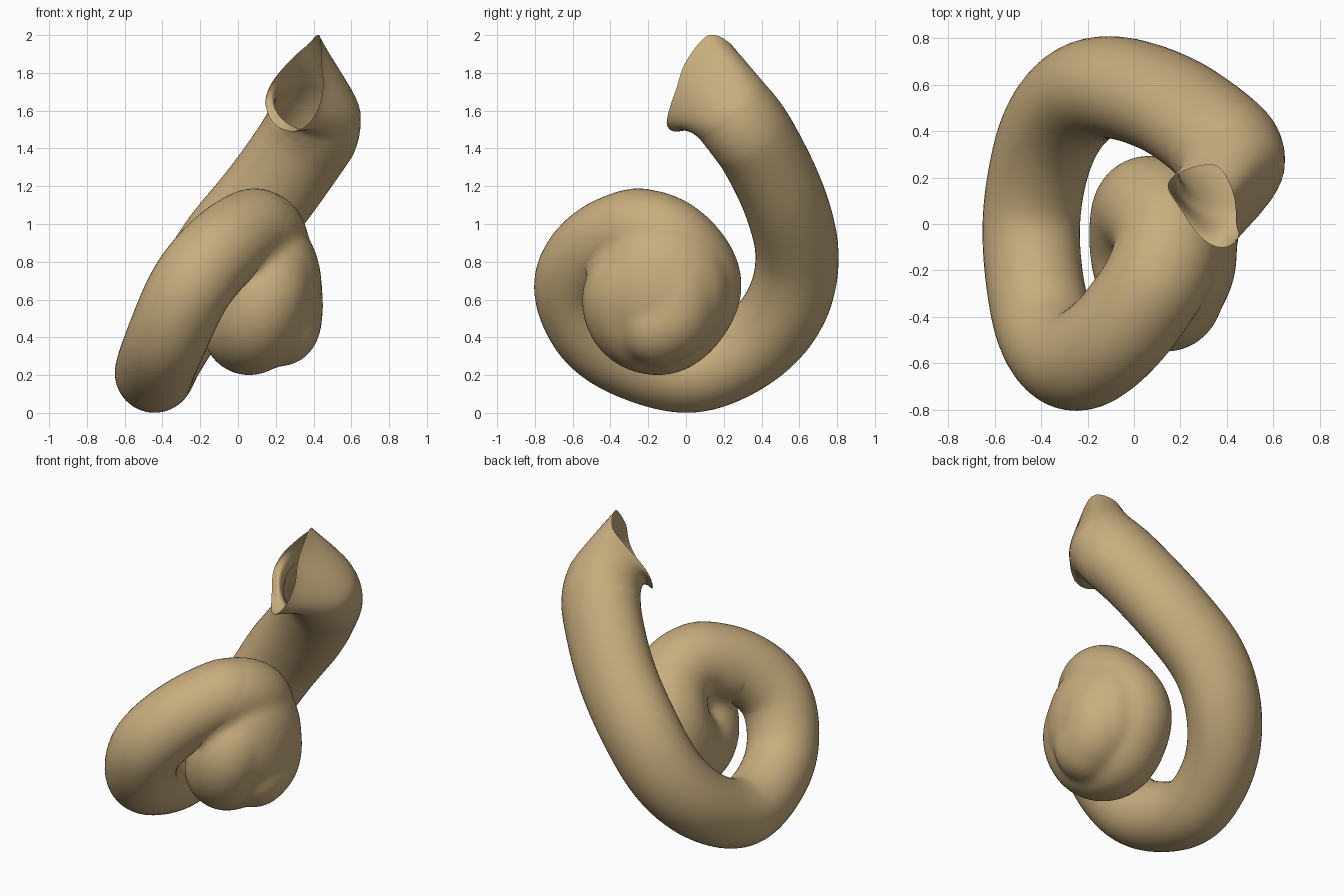
import bpy, bmesh, math
from mathutils import Vector

if "Cube" in bpy.data.objects:
    bpy.data.objects.remove(bpy.data.objects["Cube"])

N = 48  # points around the tube

# Centre line of the inner coil, tail first: x, y, z, radius
INNER = [(.22, -.15, .46, .215), (.23, -.06, .52, .22), (.225, -.05, .68, .22), (.19, -.18, .76, .22),
         (.15, -.32, .64, .23), (.09, -.27, .48, .24), (.05, -.09, .45, .245),
         (.06, .07, .67, .235), (.15, -.06, .89, .23), (.08, -.27, .965, .225),
         (-.08, -.47, .86, .215)]
# Centre line of the outer turn, up to the mouth
OUTER = [(.12, -.17, .95, .21), (.08, -.27, .97, .22),
         (-.08, -.48, .87, .22), (-.25, -.59, .67, .22), (-.37, -.48, .41, .215),
         (-.43, -.23, .26, .21), (-.44, .06, .21, .21), (-.375, .36, .355, .215),
         (-.25, .54, .58, .22), (-.09, .59, .85, .22), (.14, .52, 1.13, .22),
         (.32, .40, 1.38, .22), (.40, .315, 1.51, .225), (.42, .25, 1.59, .225)]
# Edge of the open mouth
RIM = [(.43, .12, 2.0), (.44, 0, 1.86), (.45, -.05, 1.72), (.42, -.09, 1.6),
       (.36, -.10, 1.52), (.28, -.05, 1.49), (.19, .08, 1.53), (.145, .16, 1.64),
       (.18, .21, 1.75), (.28, .25, 1.87), (.37, .24, 1.95)]
AXIS = Vector((.82, 0, -.57)).normalized()  # axis of the coil

tan = bpy.data.materials.new("warm tan")
tan.diffuse_color = (.58, .42, .21, 1)
tan.use_nodes = True
tan.node_tree.nodes["Principled BSDF"].inputs["Base Color"].default_value = tan.diffuse_color


def spline(a, b, c, d, t):
    return .5 * (2 * b + (c - a) * t + (2 * a - 5 * b + 4 * c - d) * t * t
                 + (3 * b - a - 3 * c + d) * t ** 3)


def smooth_path(pts, steps, closed=False):
    n = len(pts)
    pick = (lambda i: pts[i % n]) if closed else (lambda i: pts[max(0, min(n - 1, i))])
    out = [spline(pick(i - 1), pick(i), pick(i + 1), pick(i + 2), k / steps)
           for i in range(n if closed else n - 1) for k in range(steps)]
    return out if closed else out + [pts[-1]]


def resample_loop(pts, count):
    pts = pts + [pts[0]]
    run = [0]
    for p, q in zip(pts, pts[1:]):
        run.append(run[-1] + (q - p).length)
    out, j = [], 0
    for k in range(count):
        s = run[-1] * k / count
        while run[j + 1] < s:
            j += 1
        out.append(pts[j].lerp(pts[j + 1], (s - run[j]) / (run[j + 1] - run[j])))
    return out


def tube_rings(path, widen=0):
    """Rings along a path, with a frame carried along without twist."""
    line = smooth_path([Vector(p) for p in path], 10)
    for _ in range(8):  # even out the curve
        line = [line[0]] + [(a + 2 * b + c) / 4 for a, b, c in zip(line, line[1:], line[2:])] + [line[-1]]
    centres = [p.to_3d() for p in line]
    side, rings = Vector((0, .3, 1)), []
    for i, c in enumerate(centres):
        d = (centres[min(i + 1, len(centres) - 1)] - centres[max(i - 1, 0)]).normalized()
        side = (side - d * side.dot(d)).normalized()
        up = d.cross(side)
        # the upper part of the turn is wider along the coil axis
        t = min(1, max(0, (i / len(centres) - .5) / .2))
        extra = widen * t * (1 - max(0, i / len(centres) - .9) * 8)
        ring = []
        for k in range(N):
            a = 2 * math.pi * k / N
            v = (side * math.cos(a) + up * math.sin(a)) * line[i][3]
            ring.append(c + v + AXIS * v.dot(AXIS) * extra)
        rings.append(ring)
    return rings, d


def loft(bm, rings):
    verts = [[bm.verts.new(p) for p in r] for r in rings]
    for lo, hi in zip(verts, verts[1:]):
        for k in range(N):
            bm.faces.new((lo[k], lo[(k + 1) % N], hi[(k + 1) % N], hi[k]))
    return verts


def add_object(name, bm):
    for f in bm.faces:
        f.smooth = True
    mesh = bpy.data.meshes.new(name)
    bm.to_mesh(mesh)
    bm.free()
    mesh.materials.append(tan)
    obj = bpy.data.objects.new(name, mesh)
    bpy.context.collection.objects.link(obj)
    return obj


def add_ball(bm, centre, size):
    new = bmesh.ops.create_uvsphere(bm, u_segments=32, v_segments=20, radius=1)["verts"]
    for v in new:
        v.co = Vector([c + s * x for c, s, x in zip(centre, size, v.co)])


# Outer turn, flowing into the mouth edge
rings, heading = tube_rings(OUTER, .13)
last = rings[-1]
rim = resample_loop(smooth_path([Vector(p) for p in RIM], 10, True), N)
options = [loop[s:] + loop[:s] for loop in (rim, rim[::-1]) for s in range(N)]
rim = min(options, key=lambda o: sum((p - q).length_squared for p, q in zip(o, last)))
for k in range(1, 15):
    t = k / 14
    rings.append([a * (2 * t ** 3 - 3 * t * t + 1) + heading * .3 * (t ** 3 - 2 * t * t + t)
                  + b * (3 * t * t - 2 * t ** 3) + (b - a) * .6 * (t ** 3 - t * t)
                  for a, b in zip(last, rim)])
bm = bmesh.new()
loft(bm, rings)
add_object("outer_turn", bm)

# Inner coil: tail tube and rounded core melted together
bm = bmesh.new()
rings, _ = tube_rings(INNER)
verts = loft(bm, rings)
bm.faces.new(verts[0][::-1])
bm.faces.new(verts[-1])
x, y, z, r = INNER[0]
add_ball(bm, (x, y, z), (r, r, r))
add_ball(bm, (.20, -.12, .66), (.245, .35, .38))
inner = add_object("inner_coil", bm)
melt = inner.modifiers.new("melt", 'REMESH')
melt.mode, melt.voxel_size, melt.use_smooth_shade = 'VOXEL', .018, True
soft = inner.modifiers.new("soften", 'SMOOTH')
soft.factor, soft.iterations = .5, 20
